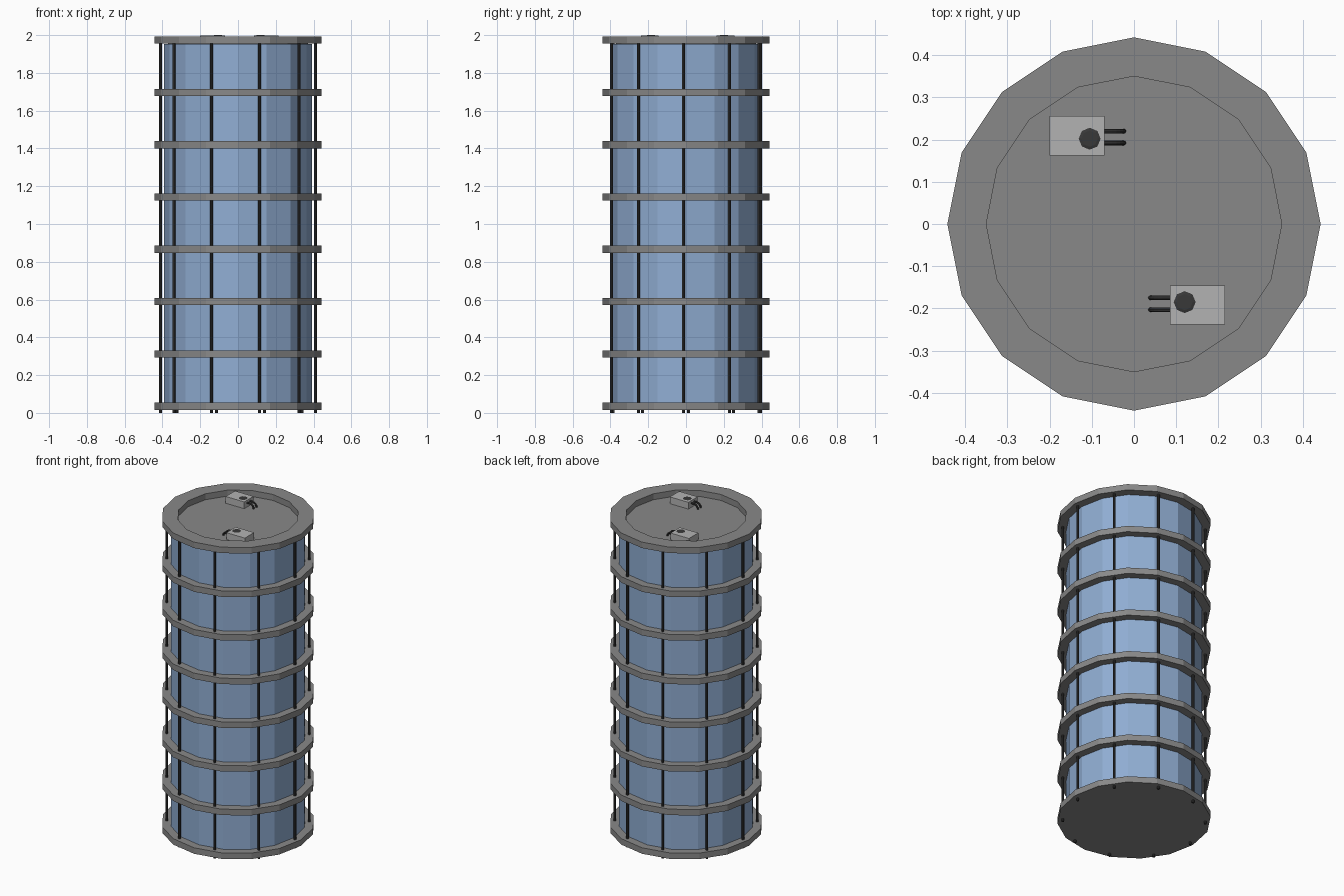
import bpy, bmesh
from math import pi, cos, sin, radians
from mathutils import Matrix, Vector

if "Cube" in bpy.data.objects:
    bpy.data.objects.remove(bpy.data.objects["Cube"])


def material(name, rgb):
    m = bpy.data.materials.new(name)
    m.diffuse_color = (*rgb, 1)
    m.use_nodes = True
    m.node_tree.nodes["Principled BSDF"].inputs["Base Color"].default_value = m.diffuse_color
    return m


STEEL = material("steel", (0.25, 0.25, 0.25))
BLUE = material("blue_shell", (0.28, 0.42, 0.65))
DARK = material("dark_metal", (0.04, 0.04, 0.04))
LIGHT = material("light_grey", (0.45, 0.45, 0.45))


def finish(bm, name, mat):
    bmesh.ops.recalc_face_normals(bm, faces=bm.faces)
    me = bpy.data.meshes.new(name)
    bm.to_mesh(me)
    bm.free()
    me.materials.append(mat)
    ob = bpy.data.objects.new(name, me)
    bpy.context.collection.objects.link(ob)
    return ob


def lathe(name, profile, mat, sides=16, at=(0, 0), closed=False):
    """Revolve (radius, z) points; open profiles get capped ends."""
    bm = bmesh.new()
    rings = [[bm.verts.new((at[0] + r * cos(2 * pi * i / sides),
                            at[1] + r * sin(2 * pi * i / sides), z))
              for i in range(sides)] for r, z in profile]
    pairs = list(zip(rings, rings[1:]))
    if closed:
        pairs.append((rings[-1], rings[0]))
    else:
        bm.faces.new(rings[0])
        bm.faces.new(rings[-1])
    for a, b in pairs:
        for i in range(sides):
            j = (i + 1) % sides
            bm.faces.new((a[i], a[j], b[j], b[i]))
    return finish(bm, name, mat)


def box(name, center, size, mat, turn):
    bm = bmesh.new()
    bmesh.ops.create_cube(bm, size=1, matrix=turn @ Matrix.Translation(center)
                          @ Matrix.Diagonal((*size, 1)))
    return finish(bm, name, mat)


def tube(name, points, radius, mat, turn, sides=8):
    """Sweep a round section along a path lying in an xz plane."""
    bm = bmesh.new()
    pts = [Vector(p) for p in points]
    rings = []
    for k, p in enumerate(pts):
        t = (pts[min(k + 1, len(pts) - 1)] - pts[max(k - 1, 0)]).normalized()
        side = Vector((0, 1, 0))
        up = t.cross(side)
        rings.append([bm.verts.new(turn @ (p + radius * (
            side * cos(2 * pi * i / sides) + up * sin(2 * pi * i / sides))))
            for i in range(sides)])
    for a, b in zip(rings, rings[1:]):
        for i in range(sides):
            j = (i + 1) % sides
            bm.faces.new((a[i], a[j], b[j], b[i]))
    bm.faces.new(rings[0])
    bm.faces.new(rings[-1])
    return finish(bm, name, mat)


# Tank shell, recessed lid and base plate
FLOOR, H = 1.955, 0.038
lathe("tank_shell", [(0.392, 0.03), (0.392, 1.952)], BLUE)
lathe("lid", [(0.37, 1.952), (0.37, FLOOR)], STEEL)
lathe("base_plate", [(0.442, 0.016), (0.442, 0.016 + H)], STEEL)

# Hoops up the tank
for k in range(1, 8):
    z = 0.016 + 0.277 * k
    lathe(f"hoop_{k}", [(0.442, z), (0.442, z + H), (0.35, z + H), (0.35, z)],
          STEEL, closed=True)

# Tie rods through the hoops
for k in range(10):
    a = radians(36 * k - 2)
    lathe(f"tie_rod_{k}", [(0.008, 0), (0.008, 1.975)], DARK, sides=8,
          at=(0.41 * cos(a), 0.41 * sin(a)))

# Two terminal blocks with a cap and a pair of bent cables, facing each other
for k, (x, y, ang) in enumerate([(-0.135, 0.209, 0), (0.15, -0.192, pi)]):
    turn = Matrix.Translation((x, y, 0)) @ Matrix.Rotation(ang, 4, 'Z')
    box(f"terminal_block_{k}", (0, 0, (FLOOR + 1.998) / 2),
        (0.13, 0.093, 1.998 - FLOOR), LIGHT, turn)
    c = turn @ Vector((0.03, -0.007, 0))
    lathe(f"terminal_cap_{k}", [(0.027, 1.98), (0.026, 1.998), (0.019, 2.0)],
          DARK, sides=8, at=(c.x, c.y))
    for n, cy in enumerate((0.011, -0.017)):
        path = [(0.055, cy, 1.982)] + [
            (0.083 + 0.028 * sin(t), cy, 1.954 + 0.028 * cos(t))
            for t in (radians(18 * s) for s in range(6))]
        tube(f"cable_{k}_{n}", path, 0.0055, DARK, turn)
